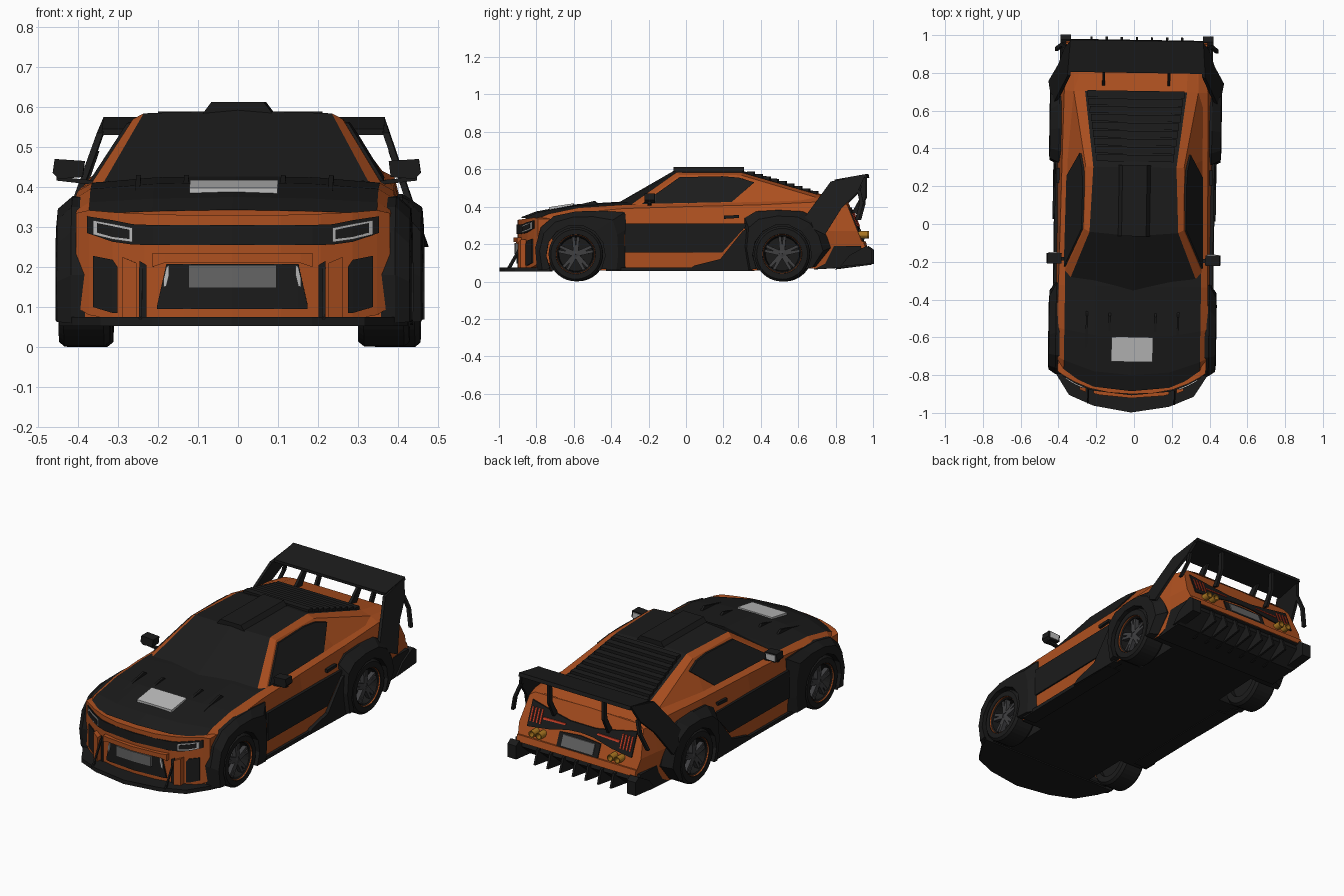
import bpy, bmesh, math
from mathutils import Matrix

if "Cube" in bpy.data.objects:
    bpy.data.objects.remove(bpy.data.objects["Cube"])

def mat(name, r, g, b):
    m = bpy.data.materials.new(name)
    m.diffuse_color = (r, g, b, 1)
    m.use_nodes = True
    m.node_tree.nodes["Principled BSDF"].inputs["Base Color"].default_value = m.diffuse_color
    return m

ORANGE, BLACK = mat("orange", .42, .08, .014), mat("black", .011, .011, .011)
GREY, LIGHT = mat("grey", .13, .13, .13), mat("light", .5, .5, .5)
RED, GOLD, SPOKE = mat("red", .6, .05, .02), mat("gold", .4, .18, .015), mat("spoke", .05, .05, .053)

def build(name, verts, faces, mats, idx=None, mirror=False):
    idx = idx or [0] * len(faces)
    if mirror:
        n = len(verts)
        verts = verts + [(-x, y, z) for x, y, z in verts]
        faces = faces + [tuple(i + n for i in reversed(f)) for f in faces]
        idx = idx + idx
    me = bpy.data.meshes.new(name)
    me.from_pydata(verts, [], faces)
    for m in mats:
        me.materials.append(m)
    for p, i in zip(me.polygons, idx):
        p.material_index = i
    bm = bmesh.new()
    bm.from_mesh(me)
    bmesh.ops.recalc_face_normals(bm, faces=bm.faces)
    bm.to_mesh(me)
    bm.free()
    ob = bpy.data.objects.new(name, me)
    bpy.context.collection.objects.link(ob)
    return ob

def warp(v):
    """Curves the nose in plan and slants the tail face."""
    x, y, z = v
    y += .12 * (abs(x) / .4) ** 2.5 * max(0, (-.4 - y) / .5)
    return x, y + min(1, max(0, (y - .8) / .06)) * (.43 - z) * .4, z

def prism(name, pts, axis, a, b, m, mirror=False, slant=lambda z: 0, idx=None):
    put = {'x': lambda p, t: (t + slant(p[1]), *p), 'y': lambda p, t: (p[0], t, p[1]),
           'z': lambda p, t: (*p, t)}[axis]
    n = len(pts)
    faces = [tuple(range(n)), tuple(range(n, 2 * n))[::-1]]
    faces += [(i, (i + 1) % n, (i + 1) % n + n, i + n) for i in range(n)]
    mats = m if isinstance(m, list) else [m]
    return build(name, [put(p, t) for t in (a, b) for p in pts], faces, mats,
                 [idx] * len(faces) if idx else None, mirror)

def band(name, cols, y0, y1, m):
    """Plate on the nose or tail from (x, z low, z high) columns, mirrored in x."""
    mirror = cols[0][0] > 0
    if not mirror:
        cols = [(-x, a, b) for x, a, b in cols[:0:-1]] + cols
    v = [warp(p) for x, a, b in cols for p in ((x, y0, a), (x, y0, b), (x, y1, b), (x, y1, a))]
    n = len(cols)
    f = [(4*i + k, 4*i + (k+1) % 4, 4*i + 4 + (k+1) % 4, 4*i + 4 + k) for i in range(n-1) for k in range(4)]
    return build(name, v, f + [(3, 2, 1, 0), tuple(range(4*n-4, 4*n))], [m], None, mirror)

def loft(name, rows, closed, mats, pick):
    m = len(rows[0])
    s = m if closed else m - 1
    f, idx = [], []
    for i in range(len(rows) - 1):
        for j in range(s):
            k = (j + 1) % m
            f.append((i*m + j, i*m + k, (i+1)*m + k, (i+1)*m + j))
            idx.append(pick(i, min(j, s - 1 - j)))
    if closed:
        f += [tuple(range(m))[::-1], tuple(range((len(rows)-1)*m, len(rows)*m))]
        idx += [0, 0]
    return build(name, [p for r in rows for p in r], f, mats, idx)

def lathe(name, prof, c, axis, m, seg=32, mirror=True):
    n, v = len(prof), []
    for i in range(seg):
        t = 2 * math.pi * i / seg
        for a, r in prof:
            u, w = r * math.cos(t), r * math.sin(t)
            v.append((c[0]+a, c[1]+u, c[2]+w) if axis == 'x' else (c[0]+u, c[1]+a, c[2]+w))
    f = [(i*n + j, i*n + (j+1) % n, (i+1) % seg*n + (j+1) % n, (i+1) % seg*n + j)
         for i in range(seg) for j in range(n)]
    return build(name, v, f, [m], None, mirror)

# main body: width/height stations along the car
rows = []
for y, wb, zb, wm, zm, ws, zs, wr, zr, zc in [
        (-.885, .37, .07, .385, .2, .385, .305, .36, .333, .343),
        (-.8, .39, .06, .40, .2, .395, .34, .36, .362, .375),
        (-.6, .40, .06, .41, .22, .40, .37, .36, .395, .412),
        (-.33, .41, .06, .415, .24, .395, .39, .36, .41, .428),
        (0, .41, .06, .415, .25, .39, .40, .36, .415, .43),
        (.4, .41, .06, .42, .26, .385, .41, .35, .43, .44),
        (.7, .40, .07, .42, .27, .38, .425, .33, .45, .46),
        (.8, .39, .12, .40, .27, .375, .42, .33, .44, .445),
        (.86, .37, .18, .385, .27, .36, .41, .33, .43, .435)]:
    h = [(0, y, zb), (wb, y, zb), (wm, y, zm), (ws, y, zs), (wr, y, zr), (.2, y, zc-.004), (0, y, zc)]
    rows.append([warp(p) for p in h + [(-x, b, c) for x, b, c in h[-2:0:-1]]])
body = loft("body", rows, True, [ORANGE, BLACK], lambda i, j: int(j == 0 or (j > 3 and i < 6)))

# wheel wells cut out of the body
FRONT, REAR = (-.583, .146), (.521, .148)
for cy, cz in (FRONT, REAR):
    circle = [(cy + .158*math.cos(k*math.pi/16), cz + .158*math.sin(k*math.pi/16)) for k in range(32)]
    cut = prism("wheel_well_cutter", circle, 'x', .27, .6, [ORANGE, BLACK], True, idx=1)
    cut.hide_render = True
    mod = body.modifiers.new("well", 'BOOLEAN')
    mod.object, mod.operation, mod.solver = cut, 'DIFFERENCE', 'EXACT'
body.data = bpy.data.meshes.new_from_object(body.evaluated_get(bpy.context.evaluated_depsgraph_get()))
body.modifiers.clear()
for o in [o for o in bpy.data.objects if o.hide_render]:
    bpy.data.objects.remove(o)

# cabin with black glass and roof, orange pillars
rows = []
for h in [[(0, -.355, .425), (.33, -.285, .414), (.365, -.26, .405), (.375, -.2, .39)],
          [(0, -.065, .592), (.235, -.045, .584), (.262, -.03, .57), (.375, 0, .39)],
          [(0, .3, .592), (.22, .3, .583), (.26, .3, .568), (.38, .35, .39)],
          [(0, .7, .472), (.27, .7, .467), (.33, .7, .45), (.38, .7, .40)],
          [(0, .862, .437), (.27, .862, .437), (.33, .86, .43), (.37, .82, .40)]]:
    rows.append([(-x, y, z) for x, y, z in h[:0:-1]] + h)
loft("cabin", rows, False, [ORANGE, BLACK], lambda i, j: int(j == 2 and i < 3))
cabin_side = lambda z: .377 - (z - .39) * .63
prism("side_window", [(-.23, .415), (-.03, .558), (.2, .563), (.29, .555), (.37, .53), (.25, .425)],
      'x', -.02, .007, BLACK, True, cabin_side)
prism("roof_scoop", [(-.09, .58), (-.065, .613), (.065, .613), (.09, .58)], 'y', -.065, .31, BLACK)

# rear window louvres
for k in range(9):
    t = k / 8.5
    y, z, w = .33 + .36*t, .583 - .11*t, .205 + .055*t
    prism("louvre", [(y, z - .015), (y, z + .006), (y + .036, z + .005), (y + .036, z - .02)], 'x', -w, w, BLACK)

# widened fenders around the wheels
def fender(name, c, outer, xo):
    n, v = len(outer), []
    for i, (y, z) in enumerate(outer):
        t = math.radians(-30 + 240 * i / (n - 1))
        ay, az = c[0] + .158*math.cos(t), c[1] + .158*math.sin(t)
        my, mz = ay + (y-ay)*.6, az + (z-az)*.6
        v += [(.36, ay, az), (xo, ay, az), (xo - .004, my, mz), (.405, y, z), (.37, y, z)]
    f = [(5*i + k, 5*i + k + 1, 5*i + k + 6, 5*i + k + 5) for i in range(n-1) for k in range(4)]
    build(name, v, f + [(0, 1, 2, 3, 4), tuple(range(5*n-5, 5*n))], [BLACK], None, True)

fender("front_fender", FRONT, [(-.31, .06), (-.31, .15), (-.31, .28), (-.32, .37), (-.45, .378), (-.58, .375),
                               (-.70, .35), (-.77, .29), (-.80, .18), (-.79, .06)], .445)
fender("rear_fender", REAR, [(.70, .08), (.78, .18), (.75, .27), (.70, .34), (.63, .375), (.5, .382),
                             (.38, .375), (.32, .34), (.31, .2), (.33, .06)], .456)

# door panel, sill and handle
prism("door_panel", [(-.32, .155), (-.32, .31), (.34, .31), (.2, .155)], 'x', .38, .421, BLACK, True)
prism("side_skirt", [(.02, .06), (.36, .055), (.36, .3), (.31, .27), (.19, .12), (.05, .085)],
      'x', .38, .432, BLACK, True)
prism("sill_lip", [(-.42, .055), (-.42, .075), (.3, .075), (.3, .055)], 'x', .34, .425, BLACK, True)
prism("door_handle", [(.21, .335), (.21, .353), (.29, .355), (.29, .34)], 'x', .38, .414, BLACK, True)

# nose
band("front_bumper", [(0, .07, .33), (.12, .07, .33), (.22, .07, .333), (.3, .07, .337), (.36, .08, .342),
                      (.392, .1, .335)], -.9, -.8, ORANGE)
band("grille", [(0, .255, .305), (.2, .255, .305), (.25, .256, .307), (.3, .263, .317), (.365, .285, .327)],
     -.907, -.88, BLACK)
band("headlight", [(.25, .262, .298), (.3, .269, .308), (.35, .281, .317)], -.912, -.9, LIGHT)
band("headlight_lens", [(.258, .27, .293), (.3, .275, .302), (.34, .286, .31)], -.915, -.9, BLACK)
band("lower_intake", [(0, .095, .208), (.165, .095, .208), (.188, .095, .105)], -.907, -.88, BLACK)
band("front_plate", [(0, .147, .205), (.11, .147, .205)], -.918, -.9, GREY)
band("running_light", [(.158, .18, .205), (.165, .152, .2), (.172, .15, .17)], -.913, -.9, LIGHT)
band("intake_brow", [(0, .21, .235), (.17, .21, .235), (.2, .2, .235)], -.922, -.88, ORANGE)
band("bumper_slot", [(.215, .075, .205), (.232, .075, .215)], -.907, -.88, BLACK)
band("bumper_fin", [(.24, .07, .21), (.275, .07, .225)], -.93, -.88, ORANGE)
band("side_vent", [(.288, .085, .2), (.3, .085, .218), (.35, .1, .228)], -.907, -.86, BLACK)
half = [(.2, -.965), (.33, -.91), (.40, -.8), (.435, -.72), (.3, -.72)]
prism("front_splitter", [(0, -.998)] + half + [(-x, y) for x, y in half[::-1]], 'z', .053, .075, BLACK)
prism("splitter_strut", [(-.955, .07), (-.88, .2), (-.87, .2), (-.94, .07)], 'x', .225, .233, BLACK, True)

# hood insert and ribs
prism("hood_insert", [(-.73, .38), (-.73, .398), (-.6, .418), (-.6, .39)], 'x', -.11, .11, LIGHT)
for x in (.115, .235):
    prism("hood_rib", [(-.7, .38), (-.49, .43), (-.45, .40)], 'x', x, x + .012, BLACK, True)

# mirrors
prism("mirror", [(.385, .425), (.38, .465), (.455, .47), (.46, .435), (.445, .42)], 'y', -.215, -.16, BLACK, True)
prism("mirror_glass", [(.395, .43), (.39, .46), (.448, .463), (.45, .43)], 'y', -.165, -.156, LIGHT, True)
prism("mirror_arm", [(.355, .405), (.355, .416), (.45, .426), (.45, .416)], 'y', -.2, -.18, BLACK, True)

# tail lights, plate and exhausts
band("tail_panel", [(0, .31, .35), (.08, .305, .35), (.2, .28, .37), (.33, .265, .395)], .855, .867, BLACK)
band("tail_light_bar", [(.1, .325, .333), (.24, .32, .331)], .86, .872, RED)
for k in range(4):
    x = .25 + .02*k
    band("tail_light", [(x, .295, .365), (x + .008, .293, .367)], .86, .872, RED)
band("rear_plate_recess", [(0, .215, .295), (.13, .215, .285)], .855, .866, BLACK)
band("rear_plate", [(0, .225, .28), (.1, .225, .28)], .86, .872, GREY)
for x in (.225, .27):
    lathe("exhaust", [(0, .019), (.1, .019), (.1, .014), (0, .014)], (x, .875, .25), 'y', GOLD, 16)

# rear bumper and diffuser
prism("rear_bumper", [(.69, .065), (.71, .19), (.94, .19), (.95, .15), (.86, .075)], 'x', -.395, .395, BLACK)
prism("bumper_trim", [(.78, .185), (.80, .22), (.955, .215), (.965, .18)], 'x', -.375, .375, ORANGE)
for k in range(7):
    x = -.24 + .08*k
    prism("diffuser_fin", [(.8, .065), (.93, .175), (.965, .165), (.99, .09)], 'x', x - .006, x + .006, BLACK)
prism("corner_winglet", [(.83, .08), (.88, .14), (.97, .19), (.998, .17), (.998, .095)], 'x', .35, .405, BLACK, True)

# rear wing
prism("wing_plate", [(.80, .53), (.80, .545), (.97, .575), (.975, .555)], 'x', -.352, .352, BLACK)
wing_side = lambda z: .345 + (.57 - z) * .35
prism("wing_endplate", [(.62, .315), (.78, .535), (.965, .572), (.925, .48), (.84, .395), (.75, .25)],
      'x', -.008, .008, BLACK, True, wing_side)
prism("wing_end_bar", [(.92, .49), (.94, .49), (.955, .42), (.93, .33), (.91, .33), (.935, .42)],
      'x', -.012, .004, BLACK, True, wing_side)
prism("wing_strut", [(.72, .45), (.81, .54), (.85, .545), (.78, .44)], 'x', .165, .18, BLACK, True)
prism("wing_rear_strut", [(.94, .56), (.965, .56), (.965, .45), (.92, .36), (.89, .37), (.935, .45)],
      'x', .165, .18, BLACK, True)

# wheels
for (cy, cz), x, r, n in ((FRONT, .375, .145, "front"), (REAR, .385, .148, "rear")):
    c = (x, cy, cz)
    lathe(n + "_tire", [(-.065, .1), (-.065, r - .012), (-.05, r), (.05, r), (.063, r - .012), (.063, .106),
                        (.05, .1)], c, 'x', BLACK, 40)
    lathe(n + "_rim_ring", [(.045, .1), (.06, .103), (.06, .108), (.045, .108)], c, 'x', ORANGE, 40)
    lathe(n + "_rim_barrel", [(-.04, .102), (.055, .1), (.05, .094), (.0, .09), (.0, .001), (-.04, .001)], c, 'x', BLACK)
    lathe(n + "_hub", [(0, .001), (0, .028), (.04, .024), (.045, .001)], c, 'x', SPOKE, 20)
    for k in range(5):
        t = math.pi/2 + 2*math.pi*k/5
        q = [(.015, -.014), (.096, -.021), (.096, -.006), (.05, 0), (.096, .006), (.096, .021), (.015, .014)]
        prism(n + "_spoke", [(cy + a*math.cos(t) - b*math.sin(t), cz + a*math.sin(t) + b*math.cos(t))
                             for a, b in q], 'x', x + .02, x + .045, SPOKE, True)

# the whole car stands very slightly turned
for o in bpy.data.objects:
    o.data.transform(Matrix.Rotation(math.radians(-.9), 4, 'Z'))
